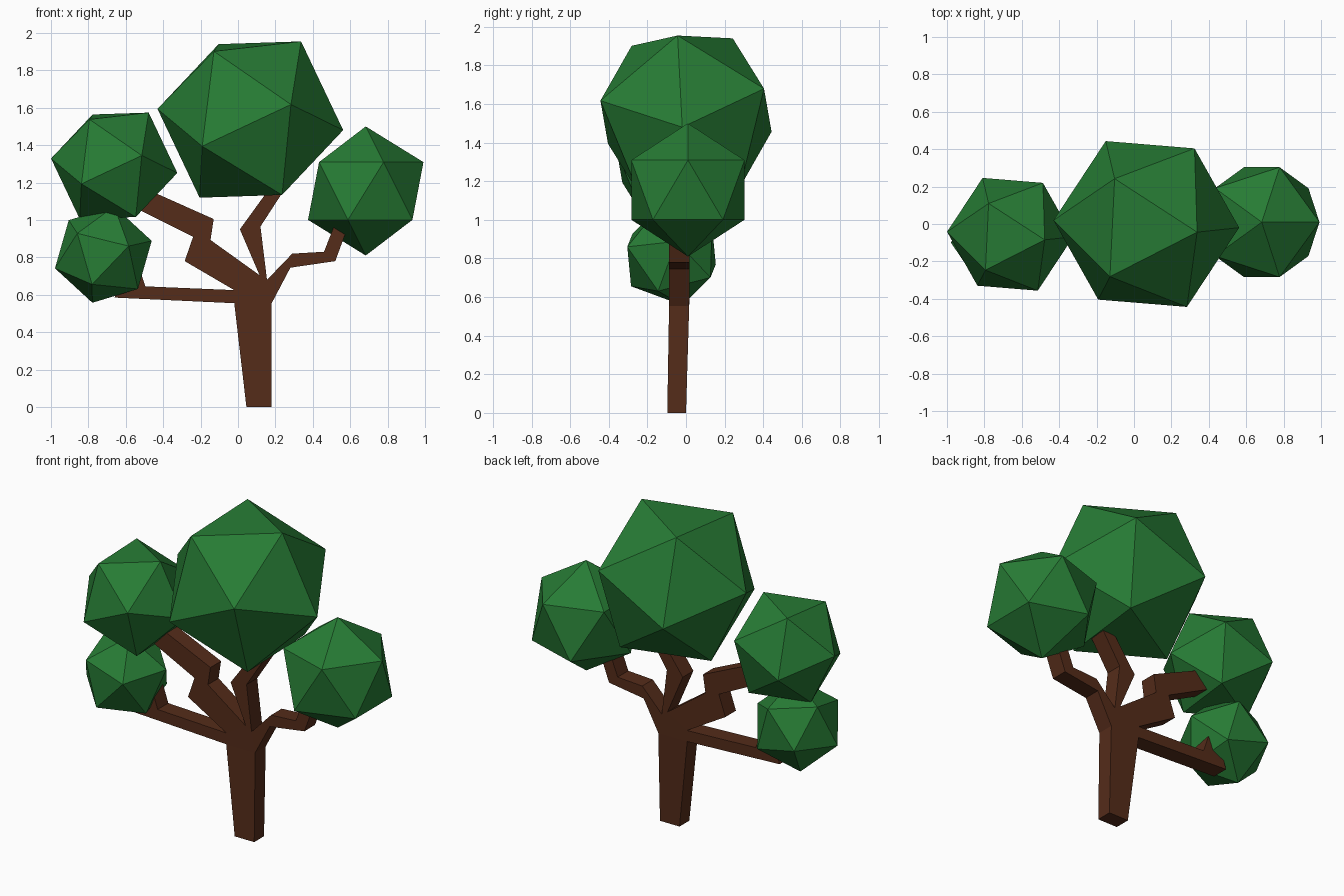
import bpy, bmesh
from math import radians, cos, sin
from mathutils import Matrix, Vector, Euler

if "Cube" in bpy.data.objects:
    bpy.data.objects.remove(bpy.data.objects["Cube"])


def material(name, rgb):
    m = bpy.data.materials.new(name)
    m.diffuse_color = (*rgb, 1)
    m.use_nodes = True
    m.node_tree.nodes["Principled BSDF"].inputs["Base Color"].default_value = m.diffuse_color
    return m


LEAF = material("leaf_green", (0.02, 0.2, 0.035))
BARK = material("bark_brown", (0.09, 0.025, 0.01))


def add_object(name, bm, mat):
    mesh = bpy.data.meshes.new(name)
    bm.to_mesh(mesh)
    bm.free()
    mesh.materials.append(mat)
    obj = bpy.data.objects.new(name, mesh)
    bpy.context.collection.objects.link(obj)
    return obj


def foliage(name, center, radius, rotation):
    bm = bmesh.new()
    bmesh.ops.create_icosphere(bm, subdivisions=1, radius=radius)
    bmesh.ops.transform(bm, matrix=Matrix.Translation(center) @ rotation.to_4x4(),
                        verts=bm.verts)
    add_object(name, bm, LEAF)


def frame(normal, side):
    n = normal.normalized()
    u = (side - n * side.dot(n)).normalized()
    return Matrix((u, n, u.cross(n))).transposed()


# Foliage clumps: plain, tilted, and one with a face turned to the front
tilt = Euler((radians(5), radians(33), 0)).to_matrix()
top = Vector((0, 0, 1))
face_normal = top + Vector((0.8944, 0, 0.4472)) + Vector((0.2764, 0.8506, 0.4472))
spin = radians(16)
face_on = (frame(Vector((-0.1, -1, 0)), Vector((cos(spin), 0, sin(spin))))
           @ frame(face_normal, top).transposed())

foliage("crown_foliage", (0.066, 0.0, 1.537), 0.5, tilt)
foliage("upper_left_foliage", (-0.662, -0.055, 1.29), 0.34, tilt)
foliage("right_foliage", (0.683, 0.01, 1.155), 0.345, Matrix.Identity(3))
foliage("lower_left_foliage", (-0.72, -0.075, 0.815), 0.27, face_on)

# Trunk and branches: each strip is a list of (x, z) edge pairs from root to tip
A, B, C, D, E = (-0.02, 0.555), (0.18, 0.555), (0.155, 0.68), (0.115, 0.705), (-0.02, 0.625)
strips = [
    [((0.045, 0), (0.18, 0)), (A, B)],
    [(A, E), ((-0.66, 0.585), (-0.495, 0.645)), ((-0.6, 0.76), (-0.53, 0.75))],
    [(E, D), ((-0.285, 0.78), (-0.147, 0.893)), ((-0.24, 0.91), (-0.13, 1.005)),
     ((-0.56, 1.07), (-0.5, 1.17))],
    [(D, C), ((0.01, 0.95), (0.12, 0.965)), ((0.155, 1.15), (0.24, 1.15))],
    [(C, B), ((0.29, 0.82), (0.28, 0.745)), ((0.46, 0.83), (0.52, 0.78)),
     ((0.53, 1.01), (0.59, 0.97))],
]
polygons = [(A, B, C, D, E)]
for strip in strips:
    for (a, b), (c, d) in zip(strip, strip[1:]):
        polygons.append((a, b, d, c))

bm = bmesh.new()
verts = {}
for poly in polygons:
    for x, z in poly:
        if (x, z) not in verts:
            lean = min(z / 0.6, 1)
            verts[x, z] = bm.verts.new((x, -0.097 + 0.01 * lean, z))
    bm.faces.new([verts[p] for p in poly])
bmesh.ops.recalc_face_normals(bm, faces=bm.faces)
back = bmesh.ops.extrude_face_region(bm, geom=bm.faces[:], use_keep_orig=True)
for v in back["geom"]:
    if isinstance(v, bmesh.types.BMVert):
        v.co.y += 0.097 + 0.008 * min(v.co.z / 0.6, 1)
bmesh.ops.recalc_face_normals(bm, faces=bm.faces)
add_object("trunk_and_branches", bm, BARK)
